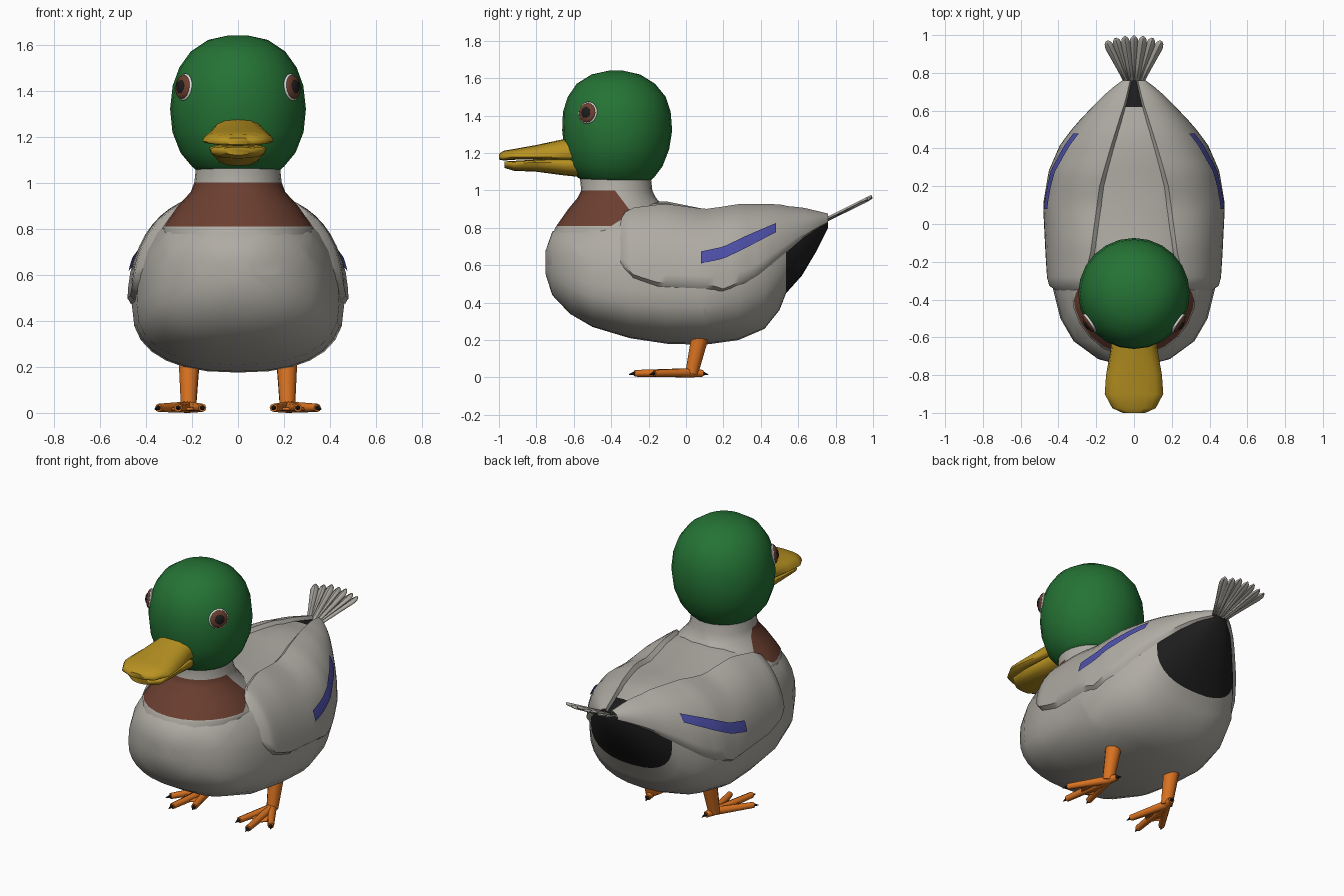
import bpy, bmesh, math
from mathutils import Vector

cube = bpy.data.objects.get("Cube")
if cube:
    bpy.data.objects.remove(cube, do_unlink=True)


def material(name, r, g, b):
    m = bpy.data.materials.new(name)
    m.use_nodes = True
    m.diffuse_color = (r, g, b, 1)
    bsdf = m.node_tree.nodes["Principled BSDF"]
    bsdf.inputs["Base Color"].default_value = (r, g, b, 1)
    bsdf.inputs["Roughness"].default_value = 0.7
    return m


GREY = material("feather_grey", 0.43, 0.41, 0.37)
GREEN = material("head_green", 0.018, 0.17, 0.035)
BROWN = material("chest_brown", 0.15, 0.05, 0.03)
YELLOW = material("beak_yellow", 0.48, 0.29, 0.015)
ORANGE = material("leg_orange", 0.7, 0.17, 0.015)
BLACK = material("black", 0.012, 0.012, 0.012)
BLUE = material("wing_blue", 0.075, 0.08, 0.4)
WHITE = material("eye_white", 0.75, 0.75, 0.72)


def finish(name, bm, mats, angle=50, outward=None):
    bmesh.ops.recalc_face_normals(bm, faces=bm.faces)
    if outward and sum(f.normal.dot(outward) * f.calc_area() for f in bm.faces) < 0:
        bmesh.ops.reverse_faces(bm, faces=bm.faces)
    me = bpy.data.meshes.new(name)
    bm.to_mesh(me)
    bm.free()
    for m in mats:
        me.materials.append(m)
    me.shade_smooth()
    me.set_sharp_from_angle(angle=math.radians(angle))
    ob = bpy.data.objects.new(name, me)
    bpy.context.collection.objects.link(ob)
    return ob


def skin(rows, closed=True):
    """Bridge rows of points; closed rows become a capped tube."""
    bm = bmesh.new()
    vs = [[bm.verts.new(p) for p in row] for row in rows]
    n = len(vs[0])
    for a, b in zip(vs, vs[1:]):
        for i in range(n if closed else n - 1):
            j = (i + 1) % n
            bm.faces.new((a[i], a[j], b[j], b[i]))
    if closed:
        bm.faces.new(vs[0])
        bm.faces.new(vs[-1])
    return bm


def lerp_row(table, y):
    for a, b in zip(table, table[1:]):
        if y <= b[0]:
            f = max(0, (y - a[0]) / (b[0] - a[0]))
            return [p + (q - p) * f for p, q in zip(a, b)]
    return table[-1]


def power(v, p):
    return math.copysign(abs(v) ** p, v)


P = 0.82  # roundness of the cross-sections


def section(row, t, off=0.0, s=1):
    y, zb, zm, zt, w = row
    sn = power(math.sin(t), P)
    h = zt - zm if sn > 0 else zm - zb
    return (s * (w + off) * power(math.cos(t), P), y, zm + (h + off) * sn)


def loft_y(table, n=28):
    return skin([[section(r, math.tau * i / n) for i in range(n)] for r in table])


def loft_z(table, n=24):
    return skin([[(rx * math.cos(math.tau * i / n), yc + ry * math.sin(math.tau * i / n), z)
                  for i in range(n)] for z, yc, ry, rx in table])


# Body: y, bottom, widest height, top, half width
BODY = [(-.75, .55, .62, .68, .06), (-.715, .44, .6, .78, .19), (-.62, .34, .54, .83, .32),
        (-.5, .27, .5, .89, .39), (-.3, .21, .47, .94, .44), (-.1, .18, .46, .94, .45),
        (.1, .175, .46, .9, .46), (.28, .2, .5, .92, .43), (.42, .26, .54, .915, .37),
        (.5, .36, .6, .91, .31), (.535, .45, .64, .9, .28), (.62, .545, .72, .89, .2),
        (.7, .68, .79, .87, .12), (.76, .8, .83, .855, .04)]
NECK = [(.74, -.36, .36, .32), (.8, -.36, .34, .33), (.9, -.37, .26, .26),
        (.96, -.37, .21, .205), (1.0, -.37, .19, .19), (1.09, -.38, .19, .18)]


def paint_plumage(bm):
    """Cut along the bib and rump edges, then colour the faces between."""
    cuts = [((0, 0, .81), (0, 0, 1)), ((0, 0, 1), (0, 0, 1)),
            ((0, -.4, .81), (0, 1, -1.57)), ((0, -.29, .88), (0, 1, .75))]
    for co, no in cuts:
        bmesh.ops.bisect_plane(bm, geom=bm.verts[:] + bm.edges[:] + bm.faces[:],
                               plane_co=co, plane_no=no, dist=1e-5)
    for f in bm.faces:
        c = f.calc_center_median()
        bib_edge = min(-.4 + (c.z - .81) * 1.57, -.29 - (c.z - .88) * .75)
        if .81 < c.z < 1 and c.y < bib_edge:
            f.material_index = 1
        elif c.y > .535 and (c.z < .84 or c.y > .64):
            f.material_index = 2


for name, bm in (("body", loft_y(BODY)), ("neck", loft_z(NECK))):
    paint_plumage(bm)
    finish(name, bm, [GREY, BROWN, BLACK])

# Head
HEAD = [(1.045, -.37, .17, .17), (1.07, -.375, .205, .2), (1.13, -.375, .25, .25),
        (1.22, -.37, .28, .285), (1.32, -.368, .294, .295), (1.42, -.37, .288, .284),
        (1.5, -.37, .262, .255), (1.57, -.375, .21, .205), (1.62, -.375, .13, .13),
        (1.64, -.375, .04, .04)]
finish("head", loft_z(HEAD), [GREEN])

# Beak halves
UPPER = [(-1, 1.165, 1.175, 1.195, .06), (-.975, 1.16, 1.175, 1.212, .115),
         (-.9, 1.165, 1.18, 1.225, .155), (-.8, 1.165, 1.18, 1.243, .148),
         (-.65, 1.16, 1.18, 1.275, .122), (-.55, 1.16, 1.18, 1.3, .12)]
LOWER = [(-.97, 1.12, 1.145, 1.155, .06), (-.92, 1.105, 1.145, 1.158, .12),
         (-.8, 1.1, 1.15, 1.165, .125), (-.65, 1.08, 1.15, 1.17, .115),
         (-.55, 1.07, 1.15, 1.17, .11)]
finish("upper_beak", loft_y(UPPER, 16), [YELLOW])
finish("lower_beak", loft_y(LOWER, 16), [YELLOW])


def t_at_z(row, z):
    f = (z - row[2]) / (row[3] - row[2] if z > row[2] else row[2] - row[1])
    return math.copysign(math.asin(min(.99, abs(f)) ** (1 / P)), f)


def t_at_x(row, x):
    return math.acos(min(1, x / row[4]) ** (1 / P))


# y, lower edge height, distance of upper edge from the spine
WING = [(-.37, .64, .3), (-.3, .53, .24), (-.15, .47, .2), (.2, .45, .15),
        (.35, .5, .11), (.5, .63, .07), (.65, .76, .03), (.765, .83, .01)]
STRIPE = [(.08, .605, .665), (.2, .63, .69), (.32, .685, .745), (.48, .765, .81)]


def wing(s):
    rows, n, m = [], 26, 10
    for i in range(n + 1):
        row = lerp_row(BODY, -.37 + 1.135 * i / n)
        _, z, x = lerp_row(WING, row[0])
        lo, hi = t_at_z(row, z), t_at_x(row, x)
        line = []
        for v in [0, .04] + [k / m for k in range(1, m)] + [.96, 1]:
            edge = i == 0 or v in (0, 1)
            line.append(section(row, lo + (hi - lo) * v, -.02 if edge else .022, s))
        rows.append(line)
    return skin(rows, closed=False)


def stripe(s):
    rows = []
    for i in range(13):
        row = lerp_row(BODY, .08 + .4 * i / 12)
        _, z0, z1 = lerp_row(STRIPE, row[0])
        a, b = t_at_z(row, z0 - .005), t_at_z(row, z1 - .005)
        rows.append([section(row, a + (b - a) * k / 3, .03, s) for k in range(4)])
    return skin(rows, closed=False)


def cone(name, a, b, r1, r2, mat, sides=10):
    a, b = Vector(a), Vector(b)
    bm = bmesh.new()
    bmesh.ops.create_cone(bm, cap_ends=True, segments=sides, radius1=r1, radius2=r2,
                          depth=(b - a).length)
    ob = finish(name, bm, [mat])
    ob.location = (a + b) / 2
    ob.rotation_euler = (b - a).to_track_quat('Z', 'Y').to_euler()


def dome(name, centre, normal, radius, depth, mat):
    bm = bmesh.new()
    bmesh.ops.create_uvsphere(bm, u_segments=16, v_segments=8, radius=1)
    ob = finish(name, bm, [mat])
    ob.scale = (radius, radius, depth)
    ob.location = centre
    ob.rotation_euler = normal.to_track_quat('Z', 'Y').to_euler()


for side, s in (("left", 1), ("right", -1)):
    finish(side + "_wing", wing(s), [GREY], outward=Vector((s, 0, 0)))
    finish(side + "_wing_stripe", stripe(s), [BLUE], outward=Vector((s, 0, 0)))

    # Eye: white rim, brown iris, black pupil
    normal = Vector((s * .83, -.55, .12)).normalized()
    eye = Vector((s * .234, -.525, 1.415))
    for part, r, d, lift, mat in (("rim", .06, .015, 0, WHITE), ("iris", .053, .018, .006, BROWN),
                                  ("pupil", .03, .012, .018, BLACK)):
        dome(f"{side}_eye_{part}", eye + normal * lift, normal, r, d, mat)

    # Leg, toes, claws and webbing
    cone(side + "_leg", (s * .215, .03, .02), (s * .212, .08, .24), .034, .048, ORANGE)
    root = Vector((s * .215, .03, .025))
    tips = [Vector((s * x, y, .022)) for x, y in ((.155, -.21), (.26, -.275), (.345, -.17))]
    for i, tip in enumerate(tips + [Vector((s * .2, .09, .022))]):
        cone(f"{side}_toe_{i}", root, tip, .025, .018, ORANGE, 8)
        cone(f"{side}_claw_{i}", tip, tip + (tip - root).normalized() * .03 - Vector((0, 0, .006)),
             .011, .002, BLACK, 6)
    for i in range(2):
        a, b = (root.lerp(t, .65) for t in tips[i:i + 2])
        bm = bmesh.new()
        bm.faces.new([bm.verts.new(p) for p in (root, a, b)])
        web = finish(f"{side}_web_{i}", bm, [ORANGE], outward=Vector((0, 0, 1)))
        web.modifiers.new("thickness", 'SOLIDIFY').thickness = .012

# Tail fan of overlapping feathers
for i in range(-3, 4):
    a = i * .15
    along = Vector((math.sin(a), math.cos(a), .5 * math.cos(a)))
    across = Vector((math.cos(a), -math.sin(a), 0))
    base = Vector((i * .008, .72, .825 + .006 * (i % 2)))
    rows = []
    for d, w in ((0, .012), (.12, .017), (.24, .025), (.265, .018), (.277, .006)):
        c = base + along * d
        rows.append([c - across * w, c + Vector((0, -.004, .008)), c + across * w])
    feather = finish(f"tail_feather_{i + 4}", skin(rows, closed=False), [GREY], 20,
                     Vector((0, 0, 1)))
    feather.modifiers.new("thickness", 'SOLIDIFY').thickness = .008
